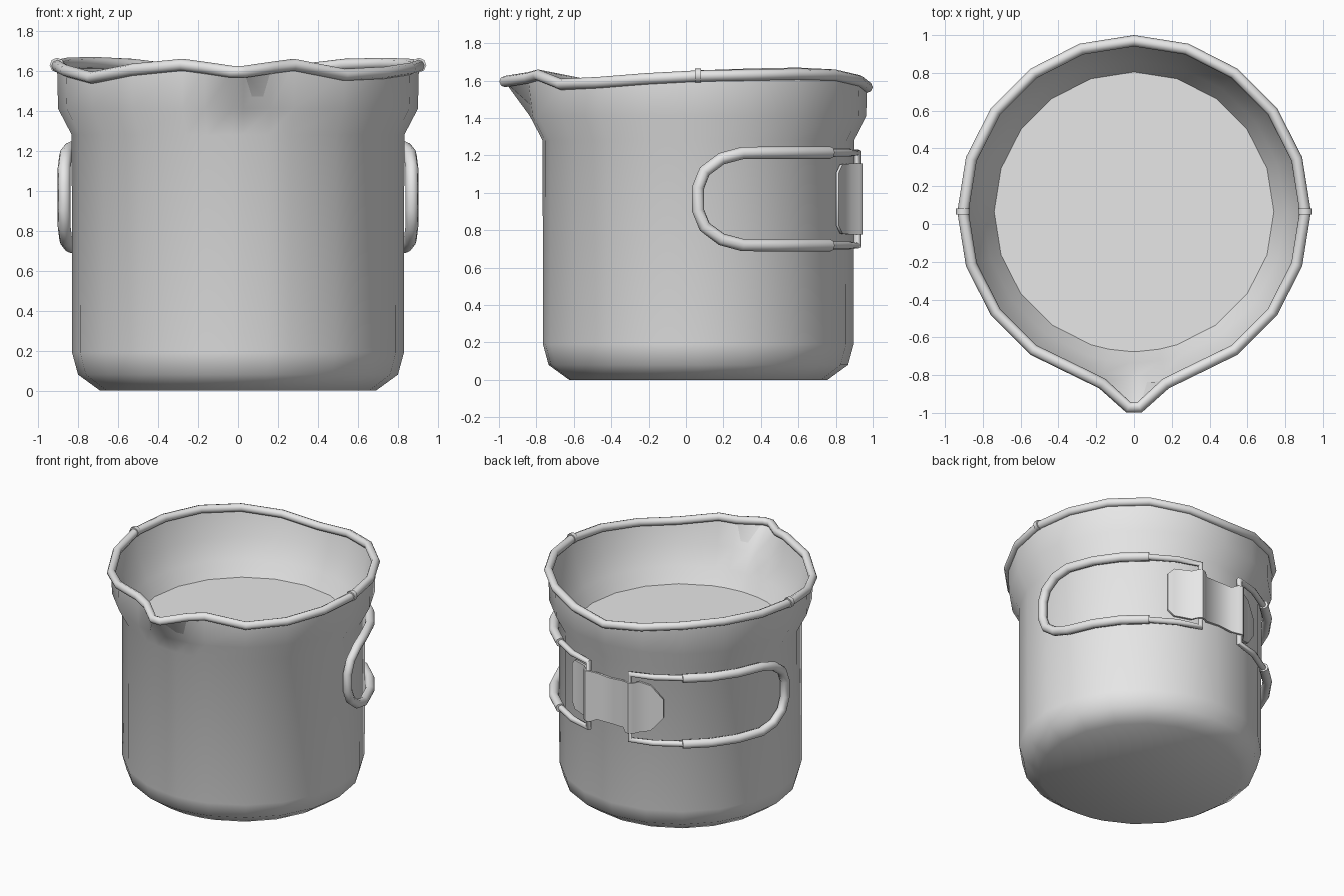
import bpy, bmesh, math

if "Cube" in bpy.data.objects:
    bpy.data.objects.remove(bpy.data.objects["Cube"])

CY = 0.065  # pot axis offset (the spout sticks out in front)

steel = bpy.data.materials.new("steel_grey")
steel.diffuse_color = (0.8, 0.8, 0.8, 1)
steel.use_nodes = True
steel.node_tree.nodes["Principled BSDF"].inputs["Base Color"].default_value = steel.diffuse_color


def polar(deg, r, z):
    """Angle measured from the front (-y), positive towards +x."""
    a = math.radians(deg)
    return (r * math.sin(a), CY - r * math.cos(a), z)


def finish(ob, angle=50):
    bpy.ops.object.select_all(action='DESELECT')
    ob.select_set(True)
    bpy.context.view_layer.objects.active = ob
    if ob.type == 'CURVE':
        bpy.ops.object.convert(target='MESH')
    ob.data.materials.clear()
    ob.data.materials.append(steel)
    bpy.ops.object.shade_smooth_by_angle(angle=math.radians(angle))
    return ob


def from_bmesh(name, bm, angle=50):
    bmesh.ops.recalc_face_normals(bm, faces=bm.faces[:])
    me = bpy.data.meshes.new(name)
    bm.to_mesh(me)
    bm.free()
    ob = bpy.data.objects.new(name, me)
    bpy.context.collection.objects.link(ob)
    return finish(ob, angle)


def tube(name, pts, radius, closed=False):
    cu = bpy.data.curves.new(name, 'CURVE')
    cu.dimensions = '3D'
    cu.bevel_depth = radius
    cu.bevel_resolution = 2
    cu.use_fill_caps = True
    sp = cu.splines.new('POLY')
    sp.points.add(len(pts) - 1)
    for p, co in zip(sp.points, pts):
        p.co = (*co, 1)
    sp.use_cyclic_u = closed
    ob = bpy.data.objects.new(name, cu)
    bpy.context.collection.objects.link(ob)
    return finish(ob, 60)


# Wavy rim: (angle, radius, height) around the pot, with the spout in front
right_z = [1.58, 1.59, 1.61, 1.625, 1.63, 1.635, 1.63, 1.60, 1.565]
left_z = [1.605, 1.565, 1.60, 1.625, 1.635, 1.64, 1.63, 1.60]
rim = [(-18, 0.9, 1.63), (-10.5, 0.925, 1.615), (-1.7, 1.035, 1.595),
       (1.7, 1.035, 1.595), (10.5, 0.925, 1.615), (18, 0.9, 1.63)]
rim += [(36 + 18 * i, 0.905, z) for i, z in enumerate(right_z)]
rim += [(-162 + 18 * i, 0.905, z) for i, z in enumerate(reversed(left_z))]
rim_pts = [polar(*p) for p in rim]

# Pot body: outer wall up to the rim, then the lining back down
outer = [(0.69, 0), (0.80, 0.08), (0.83, 0.19), (0.832, 1.28), (0.9, 1.41)]
inner = [(0.865, 1.43), (0.80, 1.29), (0.74, 1.18)]
bm = bmesh.new()
rings = [[bm.verts.new(polar(a, r, z)) for a, _, _ in rim] for r, z in outer]
rings.append([bm.verts.new(p) for p in rim_pts])
rings += [[bm.verts.new(polar(a, r, z)) for a, _, _ in rim] for r, z in inner]
n = len(rim)
for lo, hi in zip(rings, rings[1:]):
    for i in range(n):
        j = (i + 1) % n
        bm.faces.new((lo[i], lo[j], hi[j], hi[i]))
bm.faces.new(rings[0])
bm.faces.new(rings[-1])
from_bmesh("pot_body", bm)

# Rolled bead along the rim
tube("rim_bead", rim_pts, 0.03, True)
# Small seam nubs on the bead at both sides
for s, side in ((1, "right"), (-1, "left")):
    tube("rim_seam_" + side, [polar(s * 89, 0.905, 1.628), polar(s * 91, 0.905, 1.628)], 0.037)


# Folding wire handles wrapped round the sides
def wrap(s, y, z, r=0.87):
    back = math.degrees(math.acos(max(-1, min(1, (y - CY) / r))))
    return polar(s * (180 - back), r, z)


MID, HALF, HINGE = 0.967, 0.248, 11.5
half_loop = [(0.77, 1), (0.64, 1), (0.48, 1), (0.30, 0.99), (0.19, 0.87),
             (0.10, 0.60), (0.065, 0.25)]
loop = half_loop + [(y, -h) for y, h in reversed(half_loop)]
for s, side in ((1, "right"), (-1, "left")):
    tube("handle_grip_" + side, [wrap(s, y, MID + h * HALF) for y, h in loop], 0.033)
    wire = [wrap(s, 0.74, MID + HALF), polar(s * 157, 0.87, MID + HALF),
            polar(s * (180 - HINGE), 0.868, MID + HALF),
            polar(s * (180 - HINGE), 0.868, MID - HALF),
            polar(s * 157, 0.87, MID - HALF), wrap(s, 0.74, MID - HALF)]
    tube("handle_wire_" + side, wire, 0.022)

# Hinge plate on the back, bulging over both wires: (angle, radius, half height)
plate = [(-27, 0.842, 0.07), (-21, 0.845, 0.17), (-15.5, 0.85, 0.19), (-13.5, 0.885, 0.19),
         (-11.5, 0.9, 0.19), (-9.5, 0.885, 0.19), (-7.5, 0.85, 0.175), (0, 0.848, 0.17),
         (7.5, 0.85, 0.175), (9.5, 0.885, 0.19), (11.5, 0.9, 0.19), (13.5, 0.885, 0.19),
         (15.5, 0.85, 0.19), (24, 0.845, 0.185), (27, 0.842, 0.14)]
bm = bmesh.new()
cols = []
for a, r, h in plate:
    cols.append([bm.verts.new(polar(180 - a, rr, MID + zz))
                 for rr, zz in ((r, -h), (r, h), (r - 0.016, h), (r - 0.016, -h))])
for p, q in zip(cols, cols[1:]):
    for i in range(4):
        j = (i + 1) % 4
        bm.faces.new((p[i], p[j], q[j], q[i]))
bm.faces.new(cols[0])
bm.faces.new(cols[-1])
from_bmesh("hinge_plate", bm)
